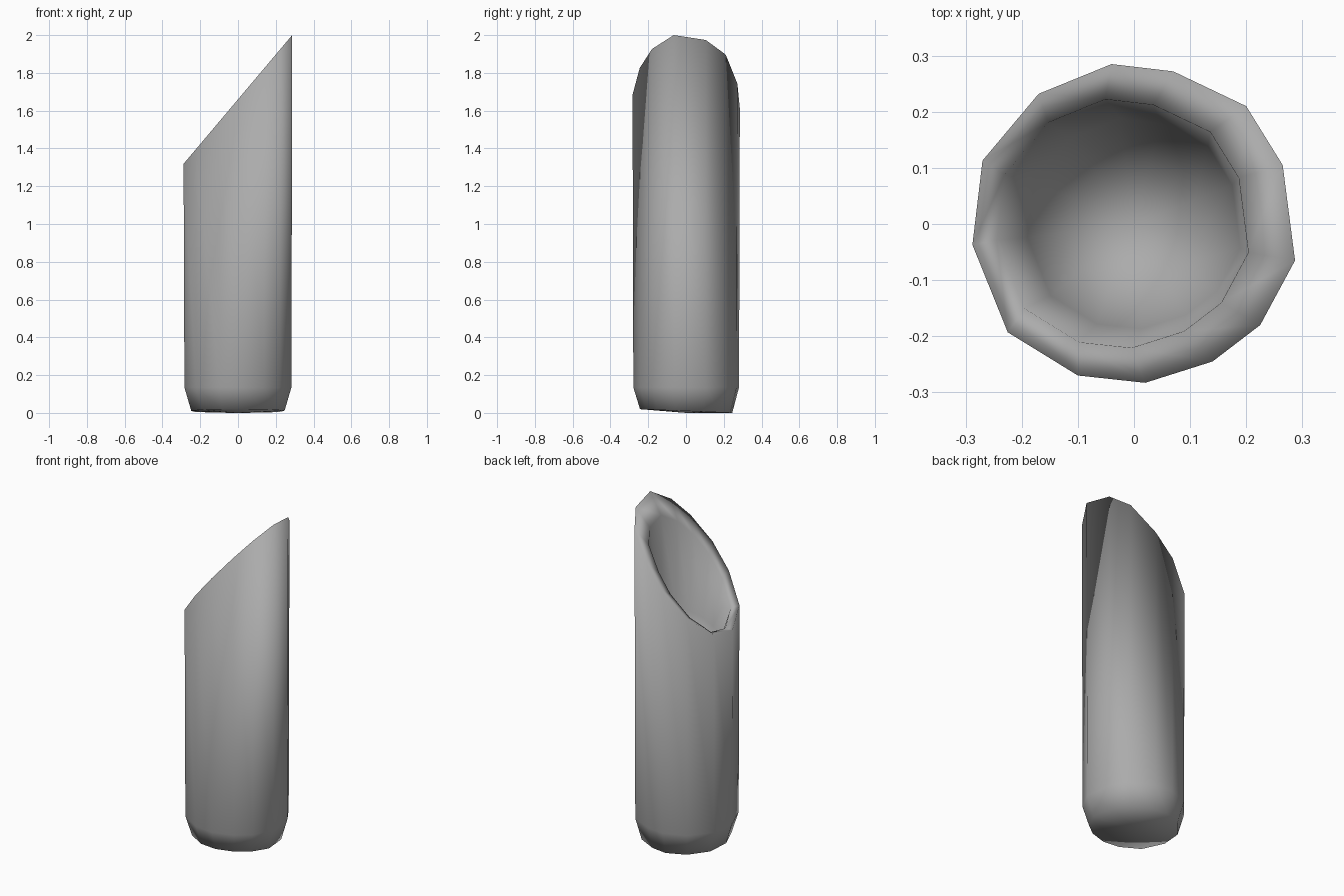
import bpy, bmesh

if "Cube" in bpy.data.objects:
    bpy.data.objects.remove(bpy.data.objects["Cube"])

# Irregular 13-sided cross-section
SECTION = [(-.04, .285), (.07, .272), (.2, .21), (.265, .105), (.287, -.065),
           (.225, -.18), (.14, -.245), (.02, -.283), (-.1, -.27),
           (-.225, -.193), (-.288, -.037), (-.27, .113), (-.17, .232)]


def cut(x):
    """Height of the slanted cut across the top."""
    return 1.66 + 1.185 * x


bm = bmesh.new()


def ring(scale, height, shift=0):
    verts = []
    for x, y in SECTION:
        px, py = x * scale + shift, y * scale
        verts.append(bm.verts.new((px, py, height(px, py))))
    return verts


def cap(loop, point):
    tip = bm.verts.new(point)
    for i, v in enumerate(loop):
        bm.faces.new((v, loop[(i + 1) % len(loop)], tip))


# Rounded foot, straight wall, slanted rim, then the scooped hollow
rings = [
    ring(.86, lambda x, y: .01 - .04 * y),
    ring(.985, lambda x, y: .135),
    ring(1.0, lambda x, y: cut(x)),
    ring(.78, lambda x, y: cut(x) - .02 + .12 * min(x, 0), -.02),
    ring(.66, lambda x, y: 1.25 + .4 * x),
    ring(.40, lambda x, y: 1.10 + .2 * x),
]
for a, b in zip(rings, rings[1:]):
    for i in range(len(a)):
        j = (i + 1) % len(a)
        bm.faces.new((a[i], a[j], b[j], b[i]))
cap(rings[0], (0, 0, 0))
cap(rings[-1], (0, 0, 1.05))

bmesh.ops.recalc_face_normals(bm, faces=bm.faces)
for f in bm.faces:
    f.smooth = True

mesh = bpy.data.meshes.new("slant_cut_tube")
bm.to_mesh(mesh)
bm.free()
tube = bpy.data.objects.new("slant_cut_tube", mesh)
bpy.context.collection.objects.link(tube)

# Darker grey
grey = bpy.data.materials.new("dark_grey")
grey.diffuse_color = (.41, .41, .41, 1)
grey.use_nodes = True
grey.node_tree.nodes["Principled BSDF"].inputs["Base Color"].default_value = grey.diffuse_color
mesh.materials.append(grey)
